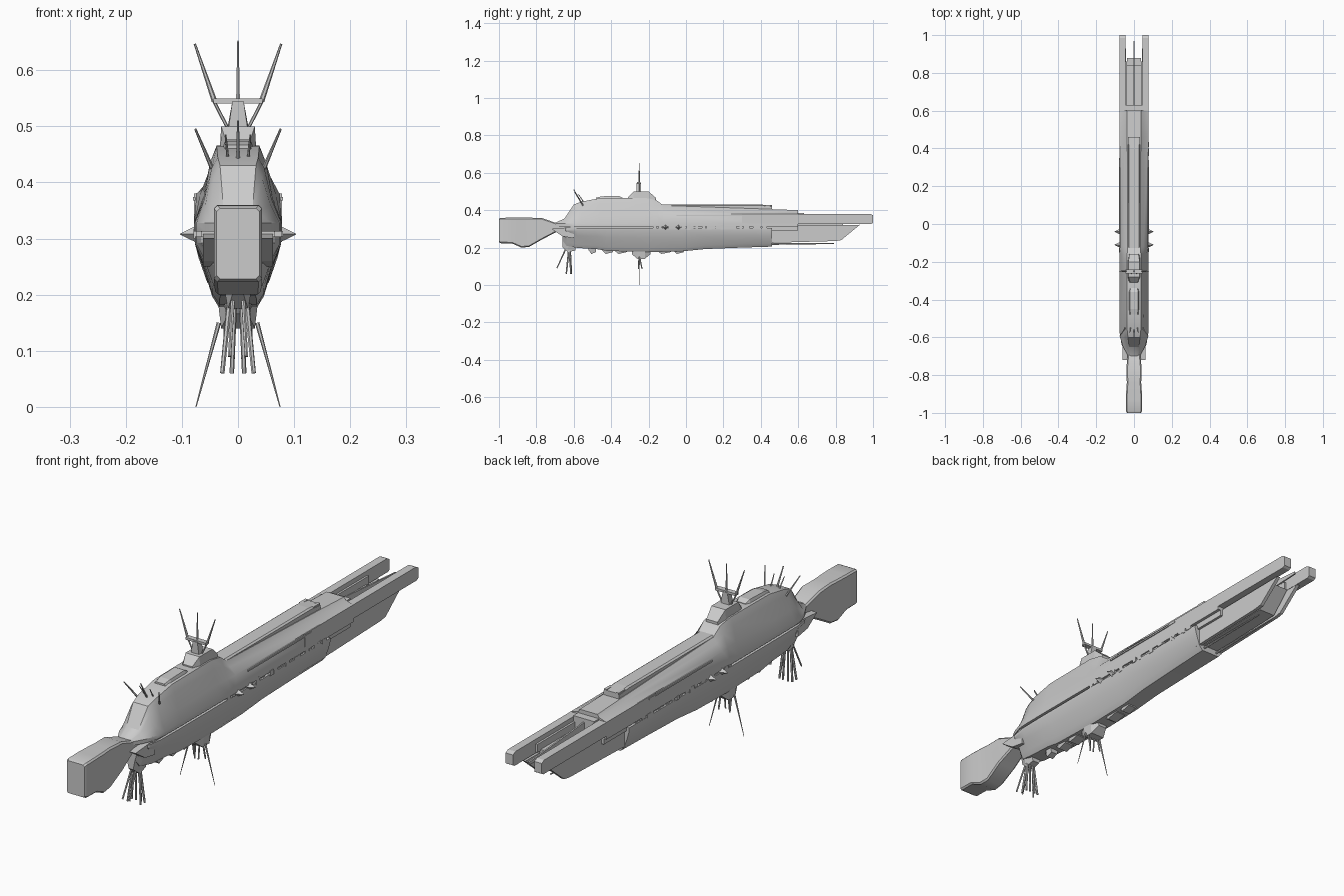
import bpy, bmesh, random
from mathutils import Vector

random.seed(4)


def finish(name, bm, smooth=30):
    bmesh.ops.recalc_face_normals(bm, faces=bm.faces)
    me = bpy.data.meshes.new(name)
    bm.to_mesh(me)
    bm.free()
    ob = bpy.data.objects.new(name, me)
    bpy.context.collection.objects.link(ob)
    bpy.context.view_layer.objects.active = ob
    ob.select_set(True)
    if smooth:
        bpy.ops.object.shade_smooth_by_angle(angle=smooth * 3.14159 / 180)
    ob.select_set(False)
    return ob


def loft(name, sections, smooth=30):
    """Each section: (y, [(x, z) right half from top to bottom]), mirrored in x."""
    bm = bmesh.new()
    rings = []
    for y, half in sections:
        pts = half + [(-x, z) for x, z in reversed(half)]
        rings.append([bm.verts.new((x, y, z)) for x, z in pts])
    n = len(rings[0])
    for a, b in zip(rings, rings[1:]):
        for i in range(n):
            j = (i + 1) % n
            bm.faces.new((a[i], a[j], b[j], b[i]))
    bm.faces.new(rings[0])
    bm.faces.new(rings[-1])
    return finish(name, bm, smooth)


def plate(name, profile, x0, x1):
    """Side profile of (y, z) points extruded from x0 to x1."""
    bm = bmesh.new()
    a = [bm.verts.new((x0, y, z)) for y, z in profile]
    b = [bm.verts.new((x1, y, z)) for y, z in profile]
    bm.faces.new(a)
    bm.faces.new(b)
    for i in range(len(a)):
        j = (i + 1) % len(a)
        bm.faces.new((a[i], a[j], b[j], b[i]))
    return finish(name, bm, 0)


def box(name, x0, x1, y0, y1, z0, z1):
    return plate(name, [(y0, z0), (y1, z0), (y1, z1), (y0, z1)], x0, x1)


def rod(name, a, b, r0, r1, sides=6):
    a, b = Vector(a), Vector(b)
    bm = bmesh.new()
    bmesh.ops.create_cone(bm, cap_ends=True, segments=sides, radius1=r0, radius2=r1,
                          depth=(b - a).length)
    bm.transform((b - a).to_track_quat('Z', 'Y').to_matrix().to_4x4())
    bmesh.ops.translate(bm, verts=bm.verts, vec=(a + b) / 2)
    return finish(name, bm, 40)


# bow block tapering into the neck
def bow(y, w, zt, zb, c=0.006):
    return (y, [(w - c, zt), (w, zt - c), (w, zb + c), (w - c, zb)])


loft("bow_block", [bow(-1, .038, .354, .228), bow(-.99, .043, .359, .223), bow(-.93, .043, .36, .222),
                   bow(-.88, .041, .36, .2), bow(-.84, .038, .36, .203), bow(-.77, .041, .358, .243),
                   bow(-.69, .034, .33, .285), bow(-.62, .035, .345, .27)])


# upper hull: crown, shoulder, flank, skirt
def upper(y, wt, zt, ws, zs, wf, zf, wk):
    return (y, [(wt, zt), (ws, zs), (wf, zf), (wk, .328), (wk, .313)])


loft("upper_hull", [
    upper(-.7, .018, .332, .022, .33, .026, .329, .03),
    upper(-.65, .026, .355, .036, .348, .05, .335, .058),
    upper(-.6, .032, .43, .043, .408, .058, .36, .074),
    upper(-.56, .036, .445, .047, .425, .06, .37, .077),
    upper(-.46, .038, .464, .05, .435, .062, .37, .078),
    upper(-.22, .038, .466, .05, .435, .062, .375, .078),
    upper(-.16, .036, .455, .05, .425, .068, .378, .078),
    upper(-.12, .034, .425, .05, .405, .074, .38, .078),
    upper(.46, .036, .405, .05, .395, .075, .38, .078),
    upper(.6, .038, .4, .044, .39, .075, .38, .078)])

# dorsal spine and roof details
loft("dorsal_spine", [(-.16, [(.026, .43), (.033, .425), (.033, .38)]),
                      (.4, [(.026, .43), (.033, .425), (.033, .38)]),
                      (.46, [(.026, .425), (.033, .42), (.033, .38)])], 0)
for s in (-1, 1):
    box("spine_tip", s * .02, s * .032, .42, .46, .4, .428)
loft("bridge_roof", [(-.48, [(.018, .467), (.024, .46)]), (-.45, [(.022, .474), (.028, .46)]),
                     (-.36, [(.022, .477), (.028, .46)]), (-.34, [(.018, .467), (.024, .46)])], 0)
box("aft_deck", -.045, .045, .55, .63, .31, .385)

# long side rails reaching the stern
for s in (-1, 1):
    plate("stern_rail", [(.3, .326), (.99, .326), (1, .332), (1, .372), (.985, .38), (.3, .38)],
          s * .046, s * .078)
    box("rail_liner", s * .038, s * .05, .55, .86, .33, .362)
    box("rail_groove", s * .076, s * .08, -.05, .34, .368, .374)
box("stern_floor", -.047, .047, .55, .84, .3, .335)
plate("stern_keel", [(.6, .32), (.97, .335), (.97, .345), (.62, .372)], -.003, .003)


# lower hull: deck edge, flank, bilge, keel
def lower(y, wk, wf, wb, zb, zk):
    return (y, [(wk, .304), (wk, .292), (wf, (zb + .3) / 2 + .01), (wb, zb + .012), (wb * .72, zk)])


loft("lower_hull", [
    lower(-.66, .05, .036, .025, .25, .238), lower(-.64, .066, .05, .035, .22, .21),
    lower(-.58, .075, .06, .044, .206, .198), lower(-.48, .077, .062, .046, .2, .192),
    lower(-.42, .077, .062, .046, .19, .182), lower(-.2, .077, .062, .046, .185, .176),
    lower(-.02, .077, .063, .046, .185, .18), lower(.1, .077, .065, .048, .2, .192),
    lower(.3, .077, .068, .052, .208, .2), lower(.46, .077, .07, .055, .21, .205)])
box("seam_core", -.066, .066, -.62, .6, .29, .33)

# lower stern: hull extension and swept outer blades
plate("stern_engine", [(.44, .312), (.88, .318), (.8, .238), (.44, .228)], -.036, .036)
for s in (-1, 1):
    plate("stern_blade", [(.44, .318), (.93, .322), (.83, .24), (.8, .235), (.44, .225)],
          s * .042, s * .056)
    rod("keel_rod", (s * .03, .42, .219), (s * .03, .79, .222), .005, .003)

# greebles in the seam and on the belly
for s in (-1, 1):
    for i in range(24):
        y = -.17 + i * .025 + random.uniform(-.006, .006)
        h = random.uniform(.004, .016)
        x = random.uniform(.07, .08)
        box("seam_machinery", s * .06, s * x, y, y + random.uniform(.012, .03), .309 - h, .309 + h * .9)
    # horizontal side spikes
    for y in (-.04, -.11):
        rod("side_spike", (s * .07, y, .308), (s * .103, y, .308), .017, .001, 4)
    plate("bow_cheek", [(-.72, .3), (-.6, .31), (-.6, .25), (-.66, .26)], s * .03, s * .062)
for y, d, w in ((-.5, .02, .02), (-.42, .03, .028), (-.35, .035, .03), (-.12, .04, .03), (-.04, .03, .026)):
    loft("belly_pod", [(y - d, [(w * .5, .2), (w * .5, .185)]), (y - d * .3, [(w, .2), (w * .7, .166)]),
                       (y + d, [(w, .2), (w * .7, .176)])], 0)

# main mast with crossbar and antennas
loft("mast_base", [(-.31, [(.02, .47), (.028, .45)]), (-.28, [(.03, .5), (.033, .45)]),
                   (-.2, [(.03, .5), (.033, .45)]), (-.16, [(.024, .465), (.03, .44)])], 0)
loft("mast_tower", [(-.265, [(.01, .545), (.018, .49)]), (-.24, [(.01, .545), (.022, .48)])], 0)
box("mast_crossbar", -.044, .044, -.262, -.242, .541, .55)
rod("mast_antenna", (0, -.25, .54), (0, -.25, .653), .004, .0015)
for s in (-1, 1):
    rod("mast_antenna", (s * .042, -.25, .545), (s * .077, -.25, .647), .005, .002)
    rod("mast_brace", (s * .02, -.25, .5), (s * .043, -.25, .545), .003, .003)
    # forward roof antennas
    rod("roof_antenna", (s * .046, -.55, .425), (s * .076, -.595, .495), .004, .002)
    rod("roof_antenna", (s * .018, -.545, .44), (s * .022, -.575, .485), .003, .0015)
rod("roof_antenna", (0, -.56, .44), (0, -.6, .51), .004, .002)

# belly antenna clusters
loft("mid_antenna_mount", [(-.29, [(.022, .19), (.018, .165)]), (-.26, [(.036, .19), (.03, .14)]),
                           (-.22, [(.036, .19), (.03, .14)]), (-.19, [(.022, .19), (.018, .165)])], 0)
loft("bow_antenna_mount", [(-.66, [(.018, .24), (.01, .2)]), (-.63, [(.028, .23), (.018, .175)]),
                           (-.59, [(.026, .22), (.015, .185)])], 0)
for s in (-1, 1):
    rod("belly_whisker", (s * .034, -.25, .15), (s * .075, -.25, 0), .004, .001)
    for k in range(2):
        rod("mid_antenna", (s * (.01 + .012 * k), -.25, .16), (s * (.008 + .016 * k), -.255 + .02 * k, .085),
            .004, .003)
    for y in (-.64, -.615):
        rod("bow_antenna", (s * .014, -.625, .2), (s * .028, y, .06), .005, .004)
    rod("bow_antenna", (s * .006, -.62, .2), (s * .011, -.612, .06), .005, .004)
    rod("bow_antenna", (s * .008, -.635, .21), (s * .015, -.69, .09), .004, .003)
